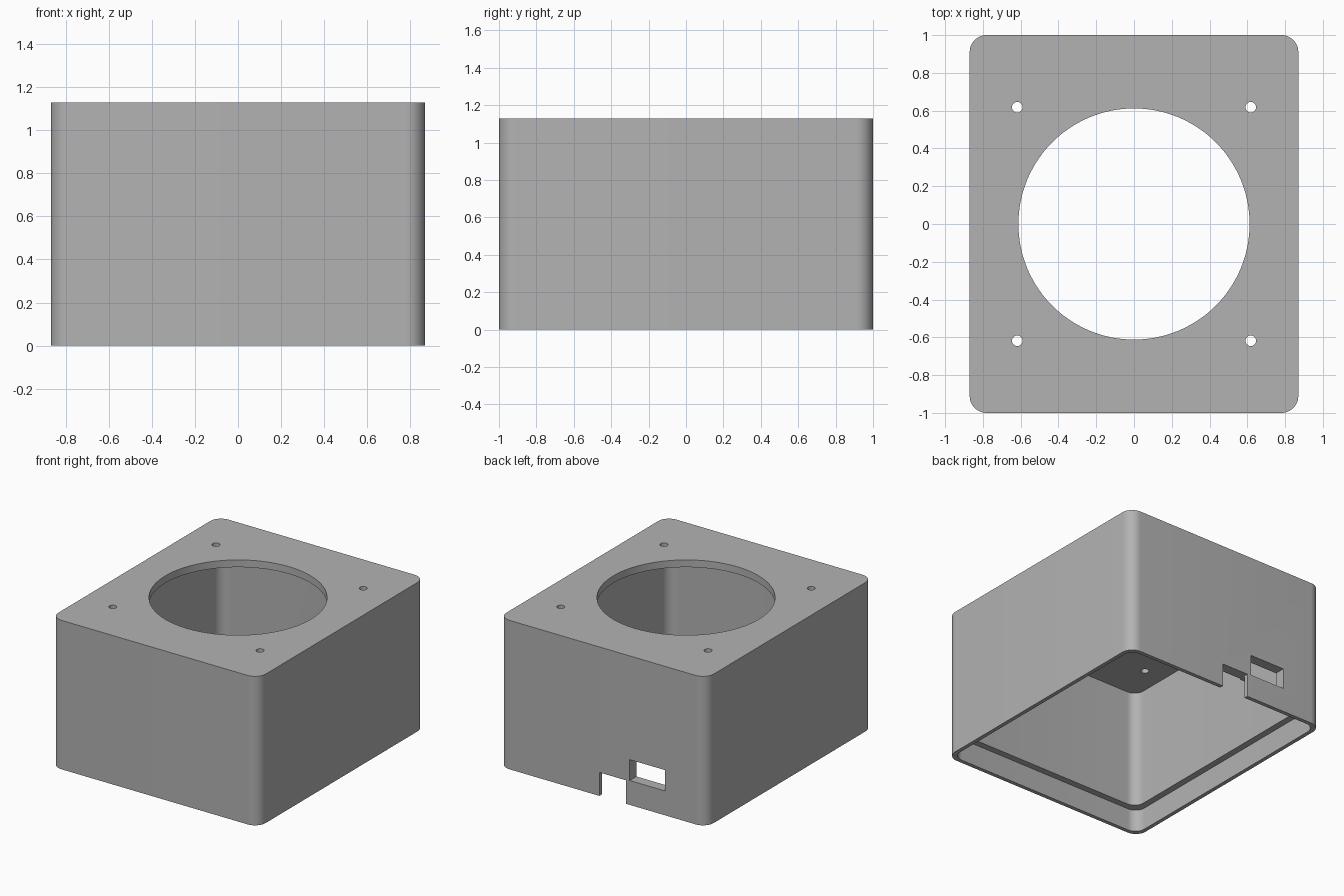
import bpy, bmesh, math

cube = bpy.data.objects.get("Cube")
if cube:
    bpy.data.objects.remove(cube, do_unlink=True)

HX, HY, H = 0.87, 1.0, 1.13      # outer half sizes and height
WALL, LIP, PLATE = 0.08, 0.03, 0.055
LEDGE = 0.17                     # height of the recess around the open base

grey = bpy.data.materials.new("plain grey")
grey.use_nodes = True
COLOUR = (0.45, 0.45, 0.45, 1)
grey.diffuse_color = COLOUR
grey.node_tree.nodes["Principled BSDF"].inputs["Base Color"].default_value = COLOUR


def prism(name, outline, z0, z1):
    """Extrude a closed xy outline from z0 to z1."""
    bm = bmesh.new()
    face = bm.faces.new([bm.verts.new((x, y, z0)) for x, y in outline])
    top = bmesh.ops.extrude_face_region(bm, geom=[face])["geom"]
    for v in top:
        if isinstance(v, bmesh.types.BMVert):
            v.co.z = z1
    bmesh.ops.recalc_face_normals(bm, faces=bm.faces)
    mesh = bpy.data.meshes.new(name)
    bm.to_mesh(mesh)
    bm.free()
    obj = bpy.data.objects.new(name, mesh)
    bpy.context.collection.objects.link(obj)
    mesh.materials.append(grey)
    return obj


def rounded(hx, hy, r, steps=12):
    corners = [(1, 1), (-1, 1), (-1, -1), (1, -1)]
    return [(sx * (hx - r) + r * math.cos(a), sy * (hy - r) + r * math.sin(a))
            for i, (sx, sy) in enumerate(corners)
            for a in [math.pi / 2 * (i + k / steps) for k in range(steps + 1)]]


def circle(cx, cy, r, n):
    return [(cx + r * math.cos(math.tau * k / n), cy + r * math.sin(math.tau * k / n))
            for k in range(n)]


def rect(x0, x1, y0, y1):
    return [(x0, y0), (x1, y0), (x1, y1), (x0, y1)]


# Outer shell with rounded upright edges
case = prism("fan_case", rounded(HX, HY, 0.09), 0, H)

# Hollow, base recess, fan opening, back notch and back window
cutters = [
    prism("hollow_cutter", rounded(HX - WALL, HY - WALL, 0.08), -0.2, H - PLATE),
    prism("recess_cutter", rounded(HX - LIP, HY - LIP, 0.08), -0.3, LEDGE),
    prism("opening_cutter", circle(0, 0, 0.612, 96), 0.9, 1.4),
    prism("notch_cutter", rect(-0.197, 0.027, 0.8, 1.2), -0.1, 0.178),
    prism("window_cutter", rect(-0.525, -0.228, 0.8, 1.2), 0.185, 0.343),
]
# Four screw holes
for sx in (-1, 1):
    for sy in (-1, 1):
        cutters.append(prism("screw_cutter", circle(sx * 0.618, sy * 0.618, 0.028, 24), 0.9, 1.4))

bpy.ops.object.select_all(action="DESELECT")
bpy.context.view_layer.objects.active = case
case.select_set(True)
for cutter in cutters:
    cutter.hide_render = True
    mod = case.modifiers.new(cutter.name, "BOOLEAN")
    mod.operation = "DIFFERENCE"
    mod.solver = "EXACT"
    mod.object = cutter
    bpy.ops.object.modifier_apply(modifier=mod.name)
    bpy.data.objects.remove(cutter, do_unlink=True)

bpy.ops.object.shade_smooth_by_angle(angle=math.radians(30))
